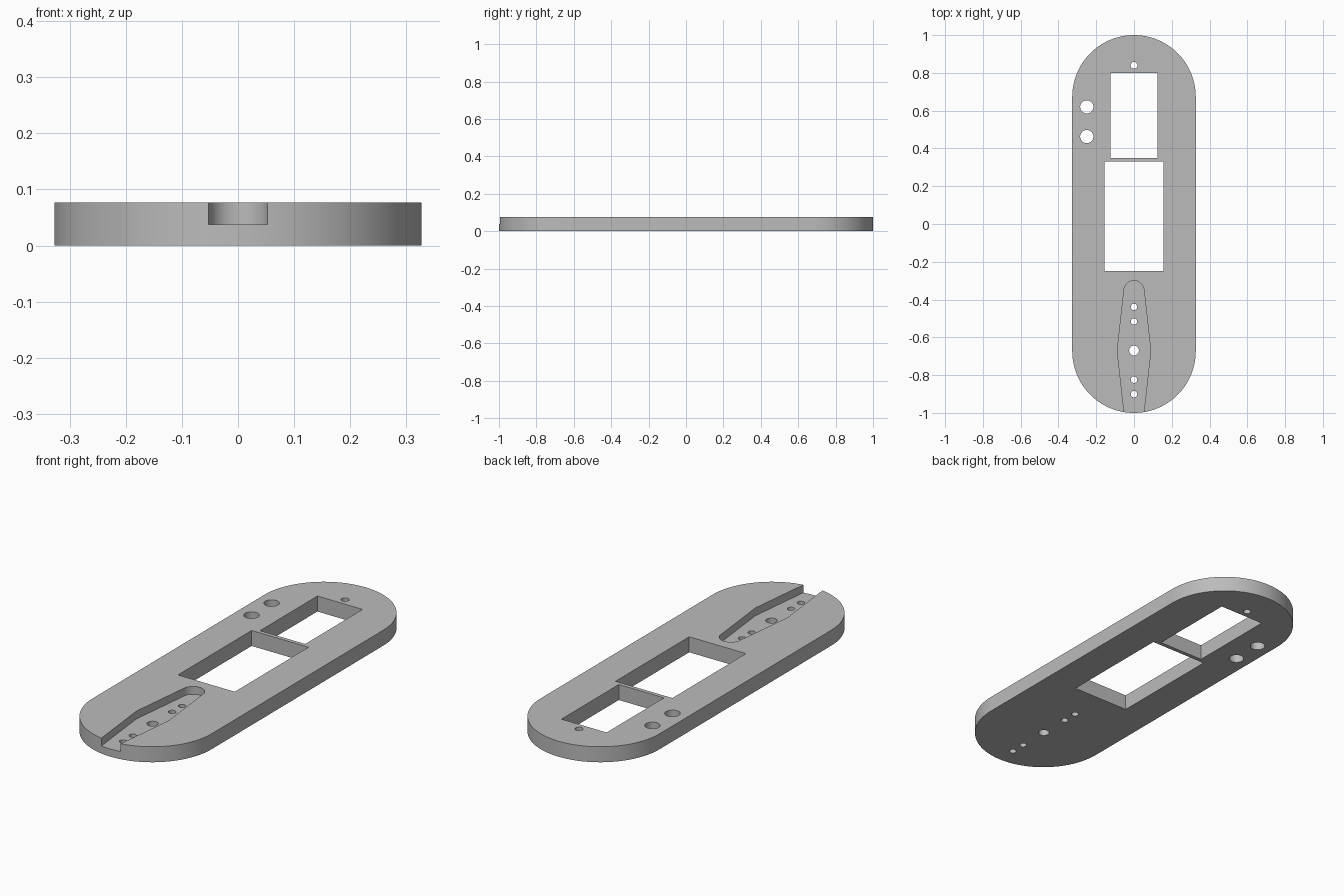
import bpy, bmesh
from math import sin, cos, pi, asin
from mathutils import Vector

if "Cube" in bpy.data.objects:
    bpy.data.objects.remove(bpy.data.objects["Cube"])

HEIGHT = 0.077
FLOOR = 0.038

grey = bpy.data.materials.new("plain_grey")
grey.use_nodes = True
colour = (0.5, 0.5, 0.5, 1)
grey.diffuse_color = colour
grey.node_tree.nodes["Principled BSDF"].inputs["Base Color"].default_value = colour


def arc(x, y, r, start, end, steps):
    """Points on an arc, anticlockwise."""
    return [(x + r * cos(start + (end - start) * i / steps),
             y + r * sin(start + (end - start) * i / steps)) for i in range(steps + 1)]


def circle(x, y, r, steps=32):
    return arc(x, y, r, 0, 2 * pi, steps)[:-1]


def box(half, low, high):
    return [(-half, low), (half, low), (half, high), (-half, high)]


def prism(name, outline, bottom, top):
    """Extrude a flat outline between two heights."""
    bm = bmesh.new()
    face = bm.faces.new([bm.verts.new((x, y, bottom)) for x, y in outline])
    extruded = bmesh.ops.extrude_face_region(bm, geom=[face])["geom"]
    bmesh.ops.translate(bm, vec=Vector((0, 0, top - bottom)),
                        verts=[v for v in extruded if isinstance(v, bmesh.types.BMVert)])
    bmesh.ops.recalc_face_normals(bm, faces=bm.faces)
    mesh = bpy.data.meshes.new(name)
    bm.to_mesh(mesh)
    bm.free()
    mesh.materials.append(grey)
    obj = bpy.data.objects.new(name, mesh)
    bpy.context.collection.objects.link(obj)
    return obj


# Plate with fully rounded ends
R = 0.327
plate = prism("base_plate", arc(0, 1 - R, R, 0, pi, 64) + arc(0, R - 1, R, pi, 2 * pi, 64),
              0, HEIGHT)

# Recess: a round hub tapering to a rounded tip at each end
HUB_Y, HUB_R, TIP_R, REACH = -0.67, 0.088, 0.053, 0.317
tilt = asin((HUB_R - TIP_R) / REACH)
recess = (arc(0, HUB_Y, HUB_R, -tilt, tilt, 6)
          + arc(0, HUB_Y + REACH, TIP_R, tilt, pi - tilt, 24)
          + arc(0, HUB_Y, HUB_R, pi - tilt, pi + tilt, 6)
          + arc(0, HUB_Y - REACH, TIP_R, pi + tilt, 2 * pi - tilt, 24))

# Windows and round holes that go right through
through = [box(0.124, 0.35, 0.80), box(0.156, -0.248, 0.33)]
holes = [(0, 0.84, 0.018), (-0.25, 0.62, 0.035), (-0.25, 0.463, 0.035), (0, HUB_Y, 0.026)]
holes += [(0, HUB_Y + d, 0.017) for d in (-0.231, -0.154, 0.154, 0.231)]
through += [circle(*h) for h in holes]

cutters = [prism("recess_cutter", recess, FLOOR, HEIGHT + 0.1)]
cutters += [prism("through_cutter", o, -0.1, HEIGHT + 0.1) for o in through]

bpy.context.view_layer.objects.active = plate
plate.select_set(True)
for cutter in cutters:
    cut = plate.modifiers.new("cut", "BOOLEAN")
    cut.operation = "DIFFERENCE"
    cut.solver = "EXACT"
    cut.object = cutter
    bpy.ops.object.modifier_apply(modifier=cut.name)
    bpy.data.objects.remove(cutter)

bpy.ops.object.shade_smooth_by_angle(angle=pi / 6)
